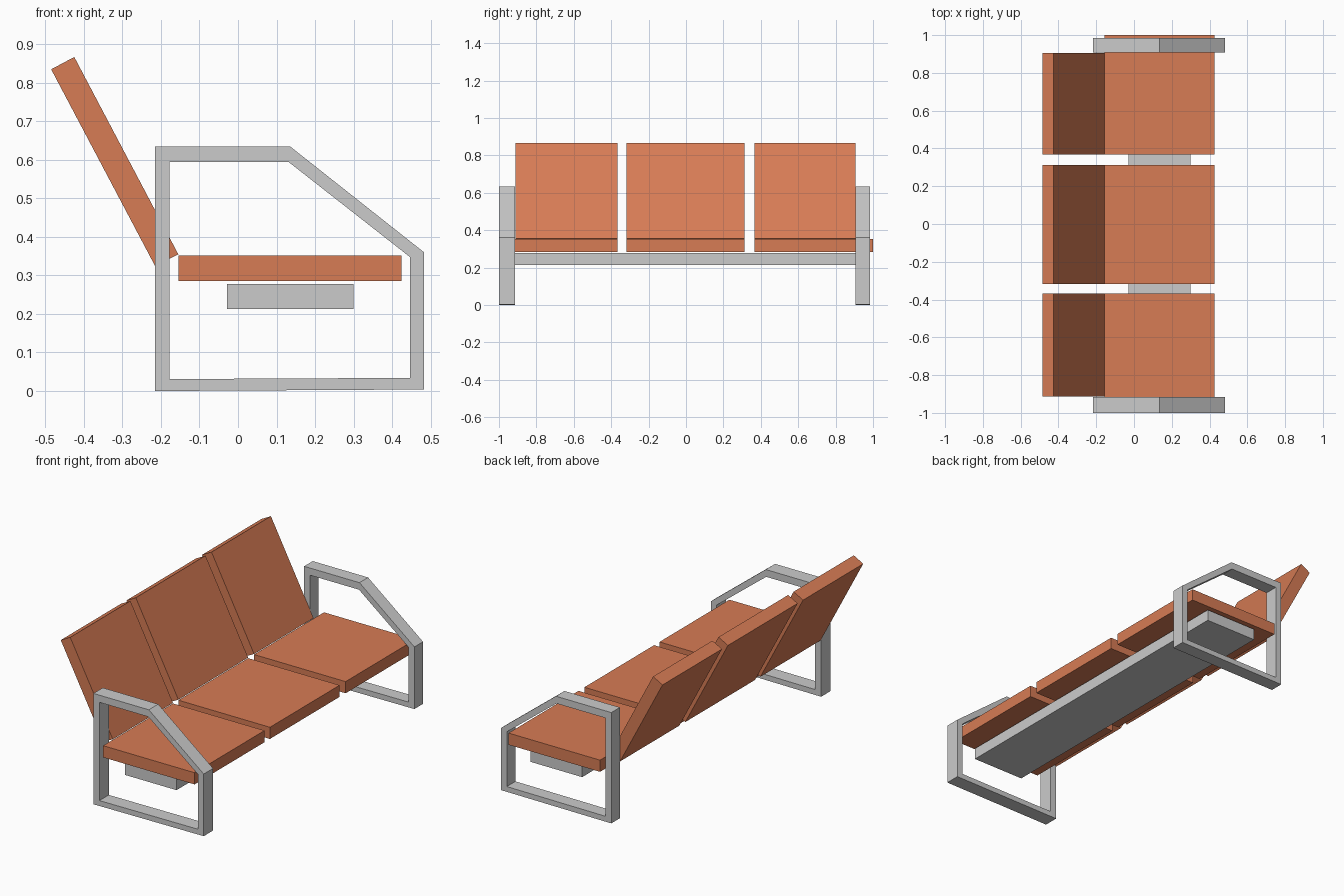
import bpy, bmesh

if "Cube" in bpy.data.objects:
    bpy.data.objects.remove(bpy.data.objects["Cube"])

orange = bpy.data.materials.new("orange_cushion")
orange.diffuse_color = (0.68, 0.20, 0.09, 1)
orange.use_nodes = True
orange.node_tree.nodes["Principled BSDF"].inputs["Base Color"].default_value = orange.diffuse_color


def finish(name, bm, mat=None):
    bmesh.ops.recalc_face_normals(bm, faces=bm.faces)
    mesh = bpy.data.meshes.new(name)
    bm.to_mesh(mesh)
    bm.free()
    obj = bpy.data.objects.new(name, mesh)
    bpy.context.collection.objects.link(obj)
    if mat:
        mesh.materials.append(mat)
    return obj


def extrude_y(bm, y0, y1):
    """Thicken flat faces lying at y0 so that they reach y1."""
    result = bmesh.ops.extrude_face_region(bm, geom=bm.faces[:], use_keep_orig=True)
    verts = [g for g in result["geom"] if isinstance(g, bmesh.types.BMVert)]
    bmesh.ops.translate(bm, verts=verts, vec=(0, y1 - y0, 0))


def prism(name, profile, y0, y1, mat=None):
    """Solid bar with an xz profile running from y0 to y1."""
    bm = bmesh.new()
    bm.faces.new([bm.verts.new((x, y0, z)) for x, z in profile])
    extrude_y(bm, y0, y1)
    return finish(name, bm, mat)


def ring(name, outer, inner, y0, y1):
    """Closed frame between two matching xz outlines."""
    bm = bmesh.new()
    a = [bm.verts.new((x, y0, z)) for x, z in outer]
    b = [bm.verts.new((x, y0, z)) for x, z in inner]
    n = len(a)
    for i in range(n):
        j = (i + 1) % n
        bm.faces.new((a[i], a[j], b[j], b[i]))
    extrude_y(bm, y0, y1)
    return finish(name, bm)


def rect(x0, x1, z0, z1):
    return [(x0, z0), (x1, z0), (x1, z1), (x0, z1)]


# Armrest and leg frames at both ends
outer = [(-0.216, 0.0), (-0.216, 0.635), (0.135, 0.635), (0.483, 0.36), (0.483, 0.004)]
inner = [(-0.178, 0.031), (-0.178, 0.594), (0.132, 0.594), (0.446, 0.348), (0.446, 0.034)]
ring("left_arm_frame", outer, inner, -1.0, -0.915)
ring("right_arm_frame", outer, inner, 0.907, 0.985)

# Support beam under the seats
prism("support_beam", rect(-0.028, 0.30, 0.213, 0.278), -0.985, 0.98)

# Seats and reclined backrests: the outer backs stop at the arm frames
seat_profile = rect(-0.155, 0.425, 0.285, 0.352)
back_profile = [(-0.485, 0.835), (-0.425, 0.867), (-0.155, 0.355), (-0.215, 0.324)]
seat_spans = [(-1.0, -0.367), (-0.318, 0.313), (0.367, 1.0)]
for side, (y0, y1) in zip(("left", "middle", "right"), seat_spans):
    prism(f"{side}_seat", seat_profile, y0, y1, orange)
    prism(f"{side}_backrest", back_profile, max(y0, -0.912), min(y1, 0.905), orange)
